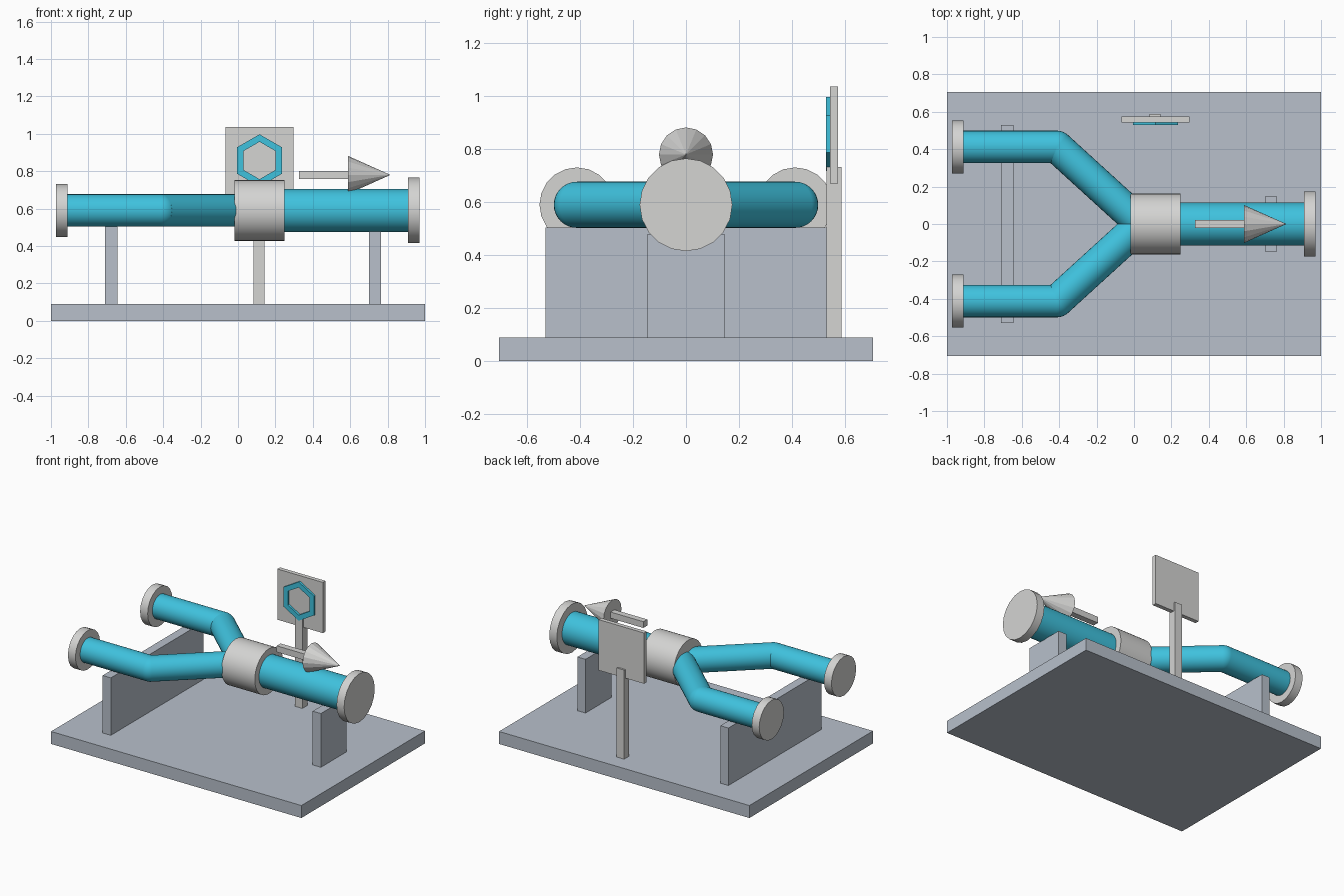
import bpy, bmesh
from math import radians, sin, cos, tau
from mathutils import Vector, Matrix

cube = bpy.data.objects.get("Cube")
if cube:
    bpy.data.objects.remove(cube, do_unlink=True)


def material(name, rgb):
    mat = bpy.data.materials.new(name)
    mat.use_nodes = True
    mat.diffuse_color = (*rgb, 1)
    bsdf = next(n for n in mat.node_tree.nodes if n.type == 'BSDF_PRINCIPLED')
    bsdf.inputs["Base Color"].default_value = (*rgb, 1)
    return mat


TEAL = material("teal", (0.05, 0.54, 0.73))
LIGHT = material("light_grey", (0.66, 0.66, 0.65))
STEEL = material("blue_grey", (0.48, 0.53, 0.60))


def finish(name, bm, mat, smooth=False):
    bmesh.ops.recalc_face_normals(bm, faces=bm.faces[:])
    mesh = bpy.data.meshes.new(name)
    bm.to_mesh(mesh)
    bm.free()
    mesh.materials.append(mat)
    obj = bpy.data.objects.new(name, mesh)
    bpy.context.collection.objects.link(obj)
    if smooth:
        bpy.ops.object.select_all(action='DESELECT')
        obj.select_set(True)
        bpy.context.view_layer.objects.active = obj
        bpy.ops.object.shade_smooth_by_angle(angle=radians(35))
    return obj


def box(name, low, high, mat):
    low, high = Vector(low), Vector(high)
    bm = bmesh.new()
    place = Matrix.Translation((low + high) / 2) @ Matrix.Diagonal((*(high - low), 1))
    bmesh.ops.create_cube(bm, size=1, matrix=place)
    return finish(name, bm, mat)


def rod(name, start, end, radius, mat, sides=32, tip=None, smooth=True):
    """Cylinder, or cone if a tip radius is given, between two points."""
    start, end = Vector(start), Vector(end)
    axis = end - start
    place = Matrix.Translation((start + end) / 2) @ axis.to_track_quat('Z', 'Y').to_matrix().to_4x4()
    bm = bmesh.new()
    bmesh.ops.create_cone(bm, cap_ends=True, segments=sides, radius1=radius,
                          radius2=radius if tip is None else tip,
                          depth=axis.length, matrix=place)
    return finish(name, bm, mat, smooth)


def ball(name, centre, radius, mat):
    bm = bmesh.new()
    bmesh.ops.create_uvsphere(bm, u_segments=32, v_segments=16, radius=radius,
                              matrix=Matrix.Translation(centre))
    return finish(name, bm, mat, True)


def hex_ring(name, centre, outer, inner, depth, mat):
    bm = bmesh.new()

    def loop(radius, y):
        return [bm.verts.new(Vector(centre) + Vector((radius * sin(tau * i / 6), y,
                radius * cos(tau * i / 6)))) for i in range(6)]

    loops = [loop(r, y) for r, y in ((outer, -depth / 2), (inner, -depth / 2),
                                     (inner, depth / 2), (outer, depth / 2))]
    for a, b in zip(loops, loops[1:] + loops[:1]):
        for i in range(6):
            j = (i + 1) % 6
            bm.faces.new((a[i], a[j], b[j], b[i]))
    return finish(name, bm, mat)


AXIS = 0.59       # height of the pipe axes
BRANCH_Y = 0.412
BRANCH_R = 0.087
BEND_X = -0.412

# Base and pipe supports
box("base_plate", (-1, -0.705, 0), (1, 0.705, 0.09), STEEL)
box("inlet_support", (-0.71, -0.53, 0.09), (-0.645, 0.53, 0.505), STEEL)
box("outlet_support", (0.70, -0.147, 0.09), (0.765, 0.147, 0.478), STEEL)

# Outlet pipe, collar and end flange
rod("outlet_pipe", (0.2, 0, AXIS), (0.93, 0, AXIS), 0.115, TEAL)
rod("collar", (-0.018, 0, AXIS), (0.248, 0, AXIS), 0.163, LIGHT)
rod("outlet_flange", (0.91, 0, AXIS), (0.97, 0, AXIS), 0.175, LIGHT, sides=20)

# Two mirrored inlet branches
for label, side in (("left", 1), ("right", -1)):
    y = side * BRANCH_Y
    bend = (BEND_X, y, AXIS)
    rod(label + "_inlet_pipe", (-0.93, y, AXIS), bend, BRANCH_R, TEAL)
    ball(label + "_elbow", bend, BRANCH_R, TEAL)
    rod(label + "_branch_pipe", bend, (0.04, 0, AXIS), BRANCH_R, TEAL)
    rod(label + "_inlet_flange", (-0.972, y, AXIS), (-0.912, y, AXIS), 0.141, LIGHT, sides=20)

# Flow arrow
box("arrow_shaft", (0.325, -0.022, 0.757), (0.59, 0.022, 0.802), LIGHT)
rod("arrow_head", (0.587, 0, 0.78), (0.815, 0, 0.78), 0.102, LIGHT, sides=16, tip=0, smooth=False)

# Sign with a plain hexagonal frame
box("sign_post", (0.083, 0.53, 0.09), (0.143, 0.587, 0.733), LIGHT)
box("sign_panel", (-0.067, 0.544, 0.67), (0.297, 0.574, 1.036), LIGHT)
hex_ring("sign_hexagon", (0.115, 0.536, 0.857), 0.14, 0.1, 0.016, TEAL)
